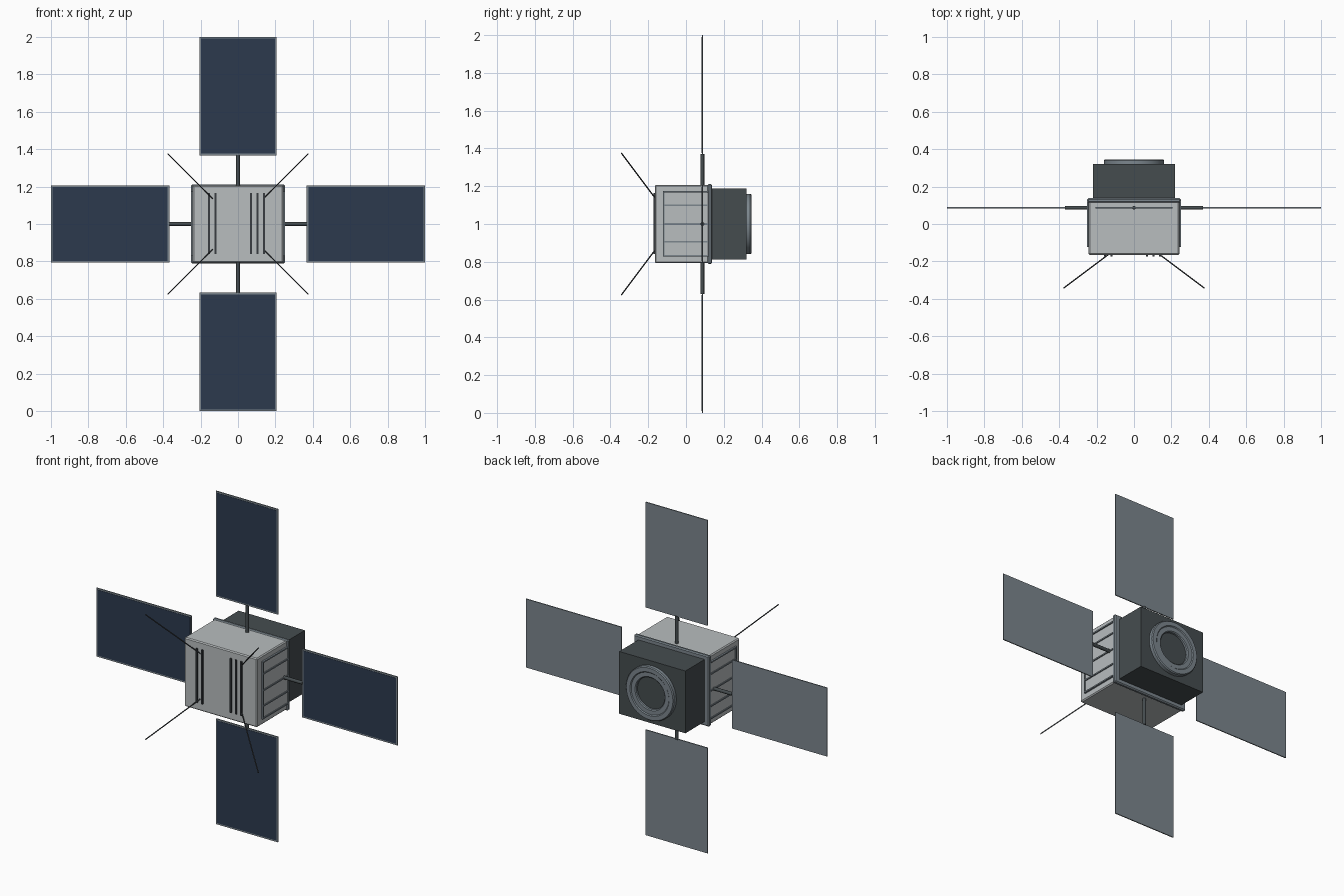
import bpy, bmesh, math
from mathutils import Vector, Matrix

if "Cube" in bpy.data.objects:
    bpy.data.objects.remove(bpy.data.objects["Cube"])


def material(name, r, g, b):
    m = bpy.data.materials.new(name)
    m.use_nodes = True
    m.diffuse_color = (r, g, b, 1)
    m.node_tree.nodes["Principled BSDF"].inputs["Base Color"].default_value = (r, g, b, 1)
    return m


LIGHT = material("light grey hull", 0.48, 0.51, 0.52)
TRIM = material("blue grey trim", 0.2, 0.24, 0.27)
DARK = material("dark grey", 0.06, 0.073, 0.078)
BLACK = material("charcoal", 0.04, 0.046, 0.053)
BLUE = material("solar blue", 0.025, 0.042, 0.076)

MID = Vector((0, 0, 1))
PANEL_Y = 0.087


def finish(name, bm, mat, smooth=False):
    bmesh.ops.recalc_face_normals(bm, faces=bm.faces)
    mesh = bpy.data.meshes.new(name)
    bm.to_mesh(mesh)
    bm.free()
    mesh.materials.append(mat)
    obj = bpy.data.objects.new(name, mesh)
    bpy.context.collection.objects.link(obj)
    if smooth:
        bpy.ops.object.select_all(action="DESELECT")
        obj.select_set(True)
        bpy.context.view_layer.objects.active = obj
        bpy.ops.object.shade_smooth_by_angle(angle=math.radians(35))
    return obj


def box(name, low, high, mat, bevel=0):
    """Box between two corners, measured from the hull centre."""
    low, high = Vector(low), Vector(high)
    bm = bmesh.new()
    bmesh.ops.create_cube(bm, size=1)
    for v in bm.verts:
        v.co = (low + high) / 2 + v.co * (high - low) + MID
    obj = finish(name, bm, mat)
    if bevel:
        mod = obj.modifiers.new("edge", "BEVEL")
        mod.width, mod.segments = bevel, 1
    return obj


def rod(name, start, end, radius, mat, sides=12):
    start, end = Vector(start), Vector(end)
    axis = end - start
    bm = bmesh.new()
    place = Matrix.Translation((start + end) / 2 + MID) @ axis.to_track_quat("Z", "Y").to_matrix().to_4x4()
    bmesh.ops.create_cone(bm, cap_ends=True, segments=sides, radius1=radius,
                          radius2=radius, depth=axis.length, matrix=place)
    return finish(name, bm, mat, smooth=True)


def lathe(name, profile, mat):
    """Spin (radius, y) points round the front to back axis."""
    bm = bmesh.new()
    verts = [bm.verts.new(Vector((r, y, 0)) + MID) for r, y in profile]
    edges = [bm.edges.new(pair) for pair in zip(verts, verts[1:] + verts[:1])]
    bmesh.ops.spin(bm, geom=verts + edges, cent=MID, axis=(0, 1, 0),
                   angle=math.tau, steps=48)
    bmesh.ops.remove_doubles(bm, verts=bm.verts, dist=0.0001)
    return finish(name, bm, mat, smooth=True)


# Main hull, rear flange and equipment bay
box("hull", (-0.242, -0.165, -0.207), (0.242, 0.12, 0.207), LIGHT, 0.006)
box("rear_flange", (-0.25, 0.115, -0.212), (0.25, 0.138, 0.212), TRIM, 0.006)
box("equipment_bay", (-0.22, 0.13, -0.187), (0.22, 0.32, 0.187), DARK)

# Docking ring with recessed centre
lathe("docking_ring", [(0.095, 0.315), (0.16, 0.315), (0.16, 0.34), (0.155, 0.346),
                       (0.13, 0.346), (0.125, 0.341), (0.1, 0.341), (0.095, 0.336)], TRIM)
rod("docking_hatch", (0, 0.315, 0), (0, 0.324, 0), 0.096, DARK, 48)

# Upright rails on the front
for x in (-0.155, -0.12, 0.07, 0.105, 0.14):
    box("front_rail", (x - 0.005, -0.173, -0.16), (x + 0.005, -0.16, 0.165), BLACK)

# Side louvres with ribs between them
for side, s in (("left", 1), ("right", -1)):
    box(side + "_louvre_plate", (s * 0.235, -0.115, -0.165), (s * 0.246, 0.118, 0.165), LIGHT)
    for z in (-0.167, -0.093, 0, 0.1, 0.17):
        box(side + "_louvre_rib", (s * 0.24, -0.12, z - 0.004), (s * 0.252, 0.118, z + 0.004), TRIM)
    box(side + "_louvre_post", (s * 0.24, -0.123, -0.171), (s * 0.252, -0.115, 0.174), TRIM)

# Four solar wings, each on a strut
for name, d in (("left", (1, 0, 0)), ("right", (-1, 0, 0)), ("top", (0, 0, 1)), ("bottom", (0, 0, -1))):
    out = Vector(d)
    across = Vector((abs(out.z), 0, abs(out.x)))
    depth = Vector((0, 1, 0))

    def wing_slab(part, near, far, half, y0, y1, mat):
        a = out * near - across * half + depth * y0
        b = out * far + across * half + depth * y1
        box(name + part, a, b, mat)

    wing_slab("_wing_frame", 0.367, 1.0, 0.206, PANEL_Y - 0.003, PANEL_Y + 0.003, TRIM)
    wing_slab("_wing_cells", 0.376, 0.991, 0.197, PANEL_Y - 0.0045, PANEL_Y - 0.002, BLUE)
    hub = depth * PANEL_Y
    rod(name + "_strut", hub + out * 0.2, hub + out * 0.37, 0.01, DARK)

# Four splayed antennas
for sx in (1, -1):
    for sz in (1, -1):
        rod("antenna", (sx * 0.135, -0.162, sz * 0.135), (sx * 0.375, -0.342, sz * 0.375),
            0.0035, BLACK, 8)
